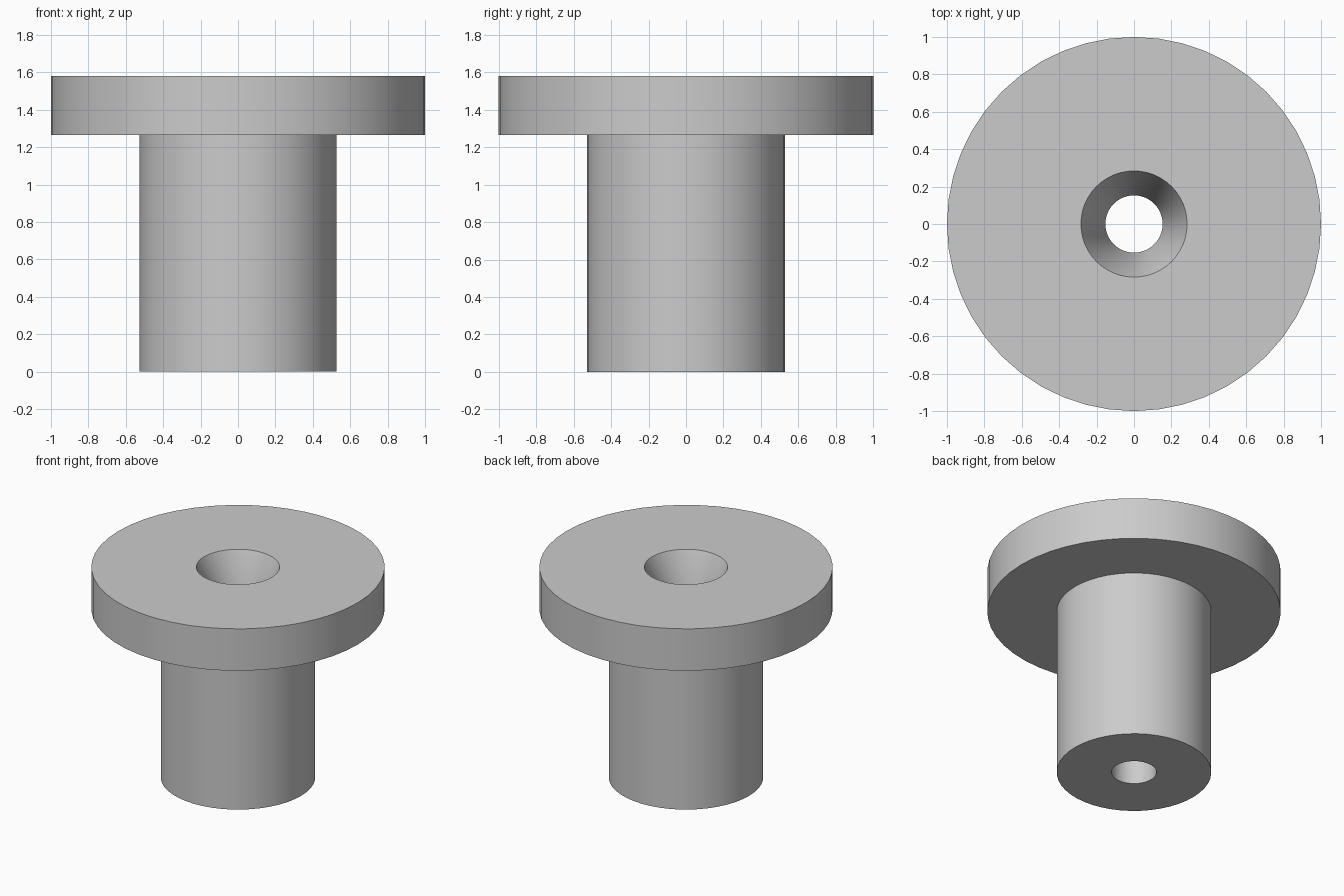
import bpy
import bmesh
import math

cube = bpy.data.objects.get("Cube")
if cube:
    bpy.data.objects.remove(cube, do_unlink=True)

SIDES = 48
HEIGHT = 1.58
FLANGE_BOTTOM = 1.265
FLANGE_R, STEM_R = 1.0, 0.527
BORE_R, MOUTH_R = 0.153, 0.284

# Plain grey material
grey = bpy.data.materials.new("grey")
grey.use_nodes = True
colour = (0.6, 0.6, 0.6, 1)
grey.diffuse_color = colour
grey.node_tree.nodes["Principled BSDF"].inputs["Base Color"].default_value = colour

# Closed half section: stem, flange, tapered mouth and straight bore
section = [
    (BORE_R, 0), (STEM_R, 0),
    (STEM_R, FLANGE_BOTTOM), (FLANGE_R, FLANGE_BOTTOM),
    (FLANGE_R, HEIGHT), (MOUTH_R, HEIGHT),
    (BORE_R, FLANGE_BOTTOM),
]


def lathe(name, points, material):
    """Spin a closed (radius, height) section around the z axis."""
    bm = bmesh.new()
    verts = [bm.verts.new((r, 0, z)) for r, z in points]
    edges = [bm.edges.new((a, b)) for a, b in zip(verts, verts[1:] + verts[:1])]
    bmesh.ops.spin(bm, geom=verts + edges, cent=(0, 0, 0), axis=(0, 0, 1),
                   angle=math.tau, steps=SIDES)
    bmesh.ops.remove_doubles(bm, verts=bm.verts[:], dist=0.0005)
    bmesh.ops.recalc_face_normals(bm, faces=bm.faces[:])
    mesh = bpy.data.meshes.new(name)
    bm.to_mesh(mesh)
    bm.free()
    mesh.materials.append(material)
    obj = bpy.data.objects.new(name, mesh)
    bpy.context.collection.objects.link(obj)
    return obj


# Flanged bushing
bushing = lathe("flanged_bushing", section, grey)
bpy.ops.object.select_all(action='DESELECT')
bushing.select_set(True)
bpy.context.view_layer.objects.active = bushing
bpy.ops.object.shade_smooth_by_angle(angle=math.radians(30))
